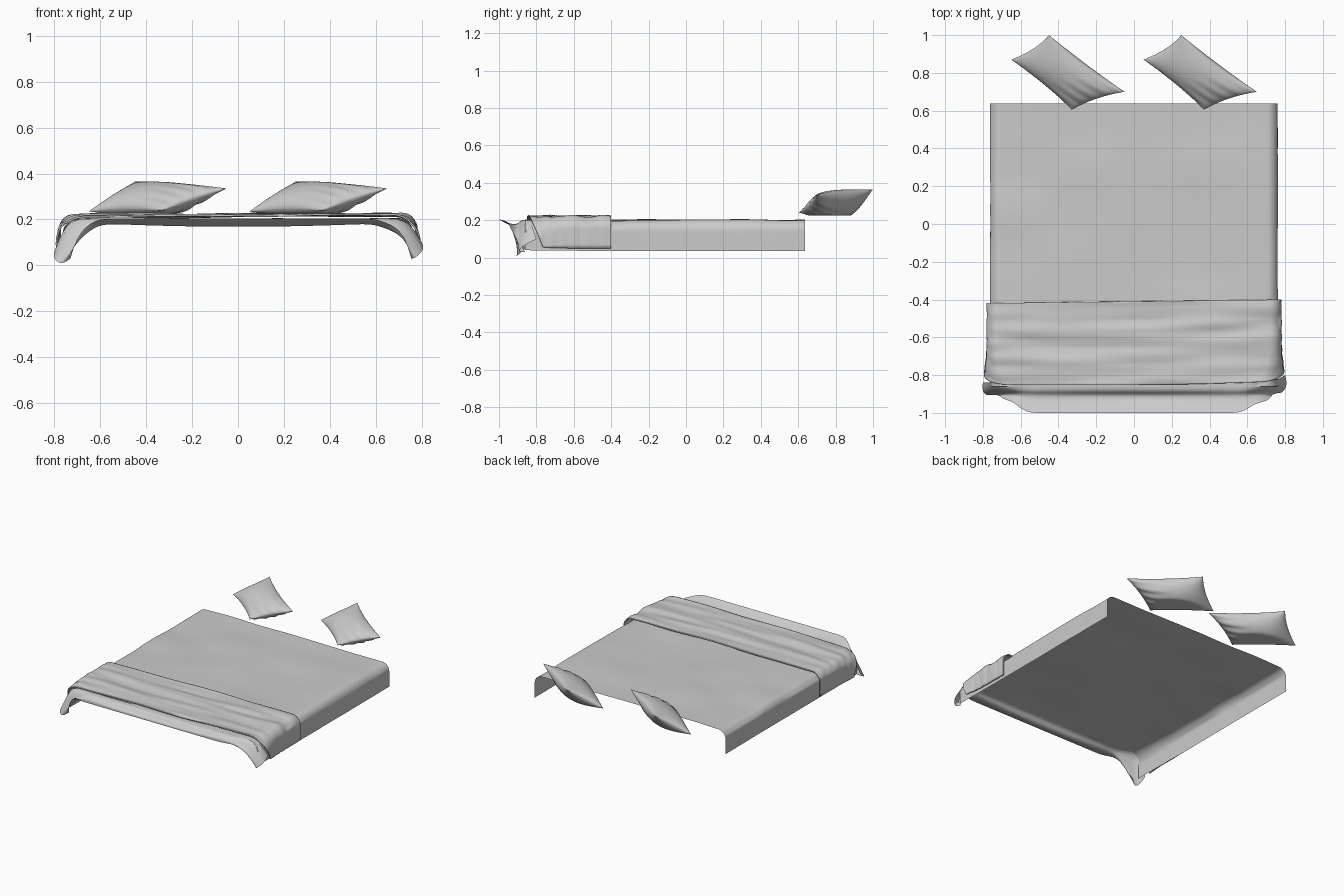
import bpy, bmesh, math
from mathutils import Vector, noise

if "Cube" in bpy.data.objects:
    bpy.data.objects.remove(bpy.data.objects["Cube"])


def make_object(name, bm):
    bmesh.ops.recalc_face_normals(bm, faces=bm.faces)
    me = bpy.data.meshes.new(name)
    bm.to_mesh(me)
    bm.free()
    ob = bpy.data.objects.new(name, me)
    bpy.context.collection.objects.link(ob)
    for p in me.polygons:
        p.use_smooth = True
    return ob


def add_grid(bm, rows):
    vs = [[bm.verts.new(p) for p in row] for row in rows]
    for a, b in zip(vs, vs[1:]):
        for i in range(len(a) - 1):
            bm.faces.new((a[i], a[i + 1], b[i + 1], b[i]))


def drape_profile(w, r, top, bottom):
    """Cross-section over the bed: hem, rounded shoulder, flat top, mirrored."""
    half = [(w, bottom + (top - r - bottom) * i / 5) for i in range(5)]
    for i in range(9):
        a = math.pi / 2 * i / 8
        half.append((w - r + r * math.cos(a), top - r + r * math.sin(a)))
    flat = [((w - r) * (1 - i / 20), top) for i in range(1, 40)]
    return half + flat + [(-x, z) for x, z in reversed(half)]


def draped_cloth(name, back, front, w, r, top, bottom, wrinkle, freq, slant=0, n=70):
    """Cloth hanging over both sides; w, r, bottom are (back, front) pairs."""
    rows = []
    for j in range(n + 1):
        t = j / n
        f = max(0, (t - 0.5) / 0.5) ** 2
        mix = lambda p: p[0] + (p[1] - p[0]) * f
        row = []
        for x, z in drape_profile(mix(w), mix(r), top, mix(bottom)):
            drop = (top - z) / top
            y = back(x) + (front(x) + slant * drop - back(x)) * t
            k = noise.noise(Vector((x * freq[0], y * freq[1], z * 3)))
            if drop < 0.15:
                z += k * wrinkle
            else:
                x += math.copysign(k * wrinkle * 0.5, x)
            row.append((x, y, z))
        rows.append(row)
    bm = bmesh.new()
    add_grid(bm, rows)
    return make_object(name, bm)


# Fitted cover: open shell with hanging sides
draped_cloth("bed_cover", lambda x: 0.637, lambda x: -0.86, (0.76, 0.76), (0.055, 0.08),
             0.2, (0.035, 0.04), 0.008, (3, 4))

# Folded throw across the foot end
throw = draped_cloth("foot_throw", lambda x: -0.41 + 0.012 * x,
                     lambda x: -0.85 + 0.03 * max(0, x) ** 2,
                     (0.775, 0.79), (0.06, 0.12), 0.218, (0.05, 0.055),
                     0.011, (2.5, 16), slant=0.09)
sol = throw.modifiers.new("thickness", "SOLIDIFY")
sol.thickness = 0.008
sol.offset = 0

# Turned-up lip at the foot end, running into hanging cloth corners
left = [
    [(-.80, -.84, .06), (-.805, -.89, .03), (-.77, -.915, 0), (-.73, -.88, .03)],
    [(-.75, -.84, .19), (-.74, -.88, .16), (-.70, -.90, .08), (-.70, -.93, .13)],
    [(-.66, -.84, .21), (-.65, -.88, .20), (-.63, -.90, .145), (-.64, -.935, .19)],
]
right = [
    [(.66, -.84, .21), (.64, -.88, .20), (.63, -.90, .15), (.64, -.945, .19)],
    [(.75, -.83, .19), (.74, -.87, .17), (.71, -.90, .12), (.72, -.94, .15)],
    [(.80, -.80, .10), (.815, -.86, .07), (.77, -.91, .03), (.755, -.86, .03)],
]
middle = []
for i in range(13):
    x = -0.58 + 1.16 * i / 12
    sag = 0.15 + 0.02 * (x / 0.58) ** 2
    middle.append([(x, -.84, .202), (x, -.89, .203), (x, -.905, sag), (x, -1, .205)])
bm = bmesh.new()
add_grid(bm, left + middle + right)
lip = make_object("foot_lip", bm)
sub = lip.modifiers.new("smooth", "SUBSURF")
sub.levels = sub.render_levels = 3
sub.boundary_smooth = 'PRESERVE_CORNERS'

# Tilted pillows: puffed patch between four pointed corners, resting flat below
corners = [Vector(c) for c in ((-.65, .87, .235), (-.33, .605, .24),
                               (-.05, .70, .335), (-.45, 1.0, .365))]


def pillow(name, shift, n=28):
    c0, c1, c2, c3 = corners
    nrm = (c1 - c0).cross(c3 - c0).normalized()
    bm = bmesh.new()
    for side, puff in ((1, 0.055), (-1, 0.085)):
        rows = []
        for j in range(n + 1):
            v = math.sin(math.pi * (j / n - 0.5))
            row = []
            for i in range(n + 1):
                u = math.sin(math.pi * (i / n - 0.5))
                s = (1 + u * (1 - 0.07 * (1 - v * v))) / 2
                t = (1 + v * (1 - 0.10 * (1 - u * u))) / 2
                p = (c0 * (1 - s) + c1 * s) * (1 - t) + (c3 * (1 - s) + c2 * s) * t
                h = max(0, (1 - u * u) * (1 - v * v)) ** 0.55
                # gathered folds near the low corner
                fold = 0.12 * math.sin(14 * v) * max(0, u) * h
                p = p + nrm * side * puff * (h + fold)
                p.z = max(p.z, 0.226)
                row.append(p + Vector((shift, 0, 0)))
            rows.append(row)
        add_grid(bm, rows)
    bmesh.ops.remove_doubles(bm, verts=bm.verts, dist=0.0004)
    return make_object(name, bm)


pillow("left_pillow", 0)
pillow("right_pillow", 0.70)
